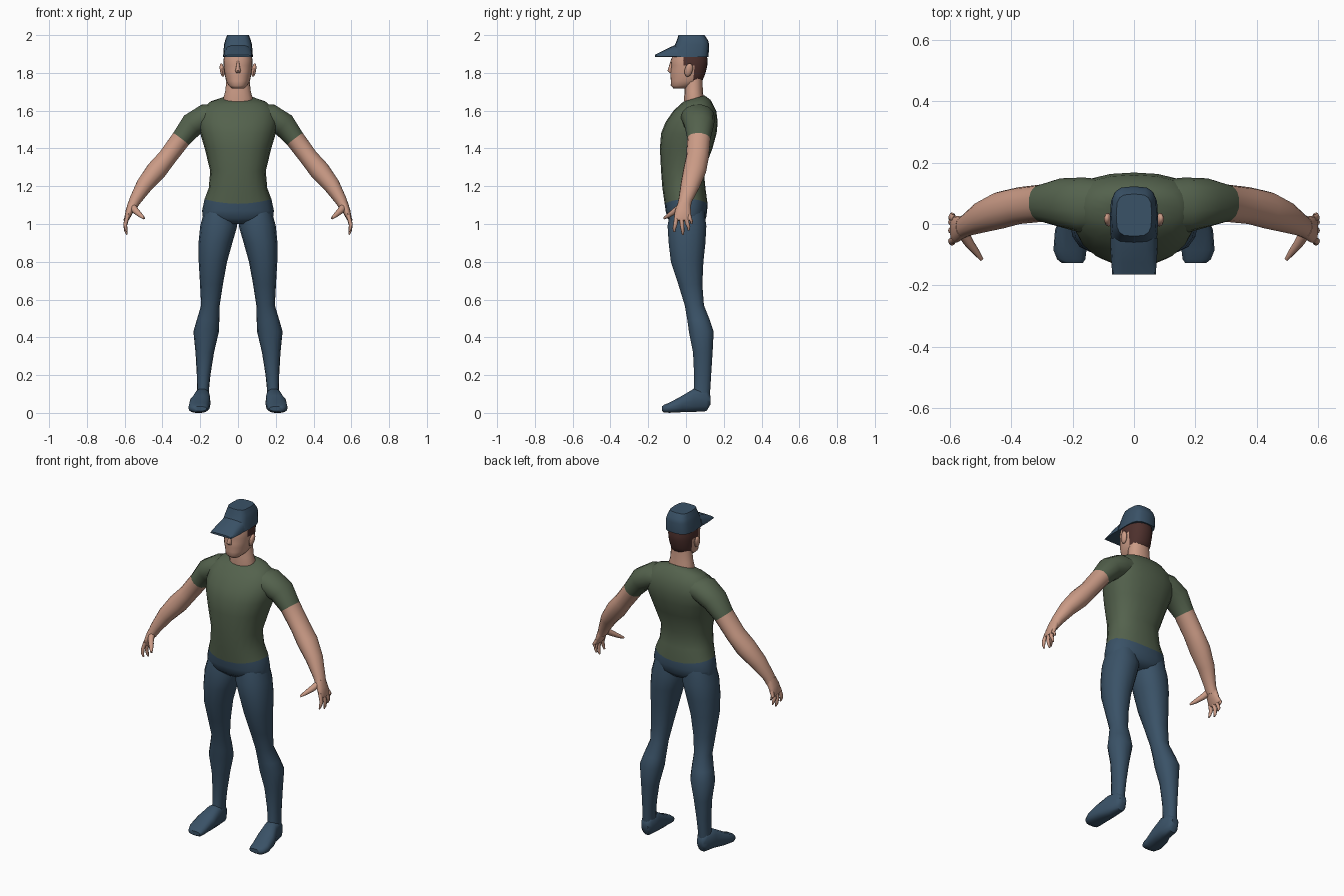
import bpy, bmesh, math
from mathutils import Vector

if "Cube" in bpy.data.objects:
    bpy.data.objects.remove(bpy.data.objects["Cube"])

X, Y, Z = Vector((1, 0, 0)), Vector((0, 1, 0)), Vector((0, 0, 1))


def material(name, rgb):
    m = bpy.data.materials.new(name)
    m.diffuse_color = (*rgb, 1)
    m.use_nodes = True
    m.node_tree.nodes["Principled BSDF"].inputs["Base Color"].default_value = m.diffuse_color
    return m


SKIN = material("skin", (0.60, 0.33, 0.24))
SHIRT = material("green_cloth", (0.088, 0.122, 0.074))
DENIM = material("blue_cloth", (0.042, 0.084, 0.135))
HAIR = material("brown_hair", (0.075, 0.030, 0.026))


def ring(c, u, v, a, b0, b1, n=14, p=2.2):
    """Superellipse: half size a along u, b1 along +v and b0 along -v."""
    pts = []
    for k in range(n):
        t = 2 * math.pi * k / n
        cs, sn = math.cos(t), math.sin(t)
        x = math.copysign(abs(cs) ** (2 / p), cs) * a
        y = math.copysign(abs(sn) ** (2 / p), sn) * (b1 if sn > 0 else b0)
        pts.append(Vector(c) + u * x + v * y)
    return pts


def flat_ring(z, x0, x1, yf, yb, yc=None, slope=0, n=14, p=2.2):
    """Horizontal section between x0..x1 and yf..yb, widest at yc."""
    yc = (yf + yb) / 2 if yc is None else yc
    v = Vector((0, 1, slope))
    return ring(((x0 + x1) / 2, yc, z), X, v, (x1 - x0) / 2, yc - yf, yb - yc, n, p)


def tube_rings(path, n=12):
    """Sections square to a path of (point, in-plane radius, depth radius)."""
    pts = [Vector(q[0]) for q in path]
    out = []
    for i, (_, r, d) in enumerate(path):
        t = (pts[min(i + 1, len(pts) - 1)] - pts[max(i - 1, 0)]).normalized()
        u = (Y - t * Y.dot(t)).normalized()
        out.append(ring(pts[i], u, t.cross(u), d, r, r, n, 2.1))
    return out


def finish(name, bm, mats, mirror=False, angle=50):
    bmesh.ops.recalc_face_normals(bm, faces=bm.faces)
    me = bpy.data.meshes.new(name)
    bm.to_mesh(me)
    bm.free()
    for m in mats:
        me.materials.append(m)
    ob = bpy.data.objects.new(name, me)
    bpy.context.collection.objects.link(ob)
    bpy.ops.object.select_all(action='DESELECT')
    ob.select_set(True)
    bpy.context.view_layer.objects.active = ob
    bpy.ops.object.shade_smooth_by_angle(angle=math.radians(angle))
    if mirror:
        mod = ob.modifiers.new("mirror", 'MIRROR')
        mod.use_mirror_merge = False
    return ob


def loft(name, rings, mats, rule=None, mirror=False, angle=50):
    """Skin the rings; rule(segment, face centre) picks the material slot."""
    bm = bmesh.new()
    vs = [[bm.verts.new(p) for p in r] for r in rings]
    n = len(vs[0])
    bm.faces.new(vs[0])
    for i in range(len(vs) - 1):
        for k in range(n):
            j = (k + 1) % n
            f = bm.faces.new((vs[i][k], vs[i][j], vs[i + 1][j], vs[i + 1][k]))
            if rule:
                f.material_index = rule(i, f.calc_center_median())
    top = bm.faces.new(vs[-1])
    if rule:
        top.material_index = rule(len(vs) - 2, top.calc_center_median())
    return finish(name, bm, mats, mirror, angle)


# Torso: trouser hips below the hem, shirt above
body = [  # z, half width, front, back, widest y, slope
    (1.00, .10, -.065, .080, .01, 0), (1.03, .185, -.098, .106, .01, 0),
    (1.07, .190, -.108, .112, .01, 0), (1.107, .177, -.113, .114, .01, 0),
    (1.19, .155, -.125, .103, .00, 0), (1.28, .147, -.132, .094, .00, 0),
    (1.40, .176, -.138, .140, .02, 0), (1.48, .200, -.132, .162, .04, 0),
    (1.54, .213, -.108, .168, .06, 0), (1.60, .200, -.066, .160, .06, 0),
    (1.645, .150, -.030, .130, .05, .15), (1.665, .084, -.014, .098, .045, .3)]
rings = [flat_ring(z, -w, w, f, b, c, s, 20, 2.3) for z, w, f, b, c, s in body]
for p in rings[3]:  # hem rises towards the sides
    p.z += .025 * (p.x / .177) ** 2
loft("torso", rings, [DENIM, SHIRT], lambda i, c: 0 if i < 3 else 1)

# Trouser legs
legs = [  # z, inner, outer, front, back
    (1.07, .015, .178, -.085, .098), (.99, .004, .200, -.100, .110),
    (.90, .030, .209, -.094, .105), (.80, .058, .208, -.082, .094),
    (.68, .080, .201, -.042, .088), (.57, .097, .195, -.008, .096),
    (.49, .099, .219, .006, .128), (.43, .101, .236, .014, .148),
    (.32, .127, .225, .036, .142), (.20, .146, .218, .042, .134),
    (.13, .153, .217, .040, .130), (.07, .153, .221, .035, .125)]
loft("leg", [flat_ring(*r) for r in legs], [DENIM], mirror=True)

# Feet, lofted from heel to toe
feet = [  # y, centre x, half width, bottom, top
    (.130, .186, .022, .045, .090), (.108, .186, .036, .008, .125),
    (.040, .190, .043, .004, .128), (-.020, .202, .056, .003, .092),
    (-.085, .209, .054, .000, .056), (-.115, .205, .046, .001, .044),
    (-.128, .201, .034, .010, .034)]
loft("foot", [ring((x, y, (b + t) / 2), X, Z, w, (t - b) / 2, (t - b) / 2, 14, 2.6)
              for y, x, w, b, t in feet], [DENIM], mirror=True)

# Arms: short sleeve first, then bare skin down to the wrist
arm = [((.10, .060, 1.575), .062, .085), ((.17, .062, 1.565), .072, .090),
       ((.243, .070, 1.525), .066, .079), ((.302, .068, 1.45), .053, .061),
       ((.375, .060, 1.352), .050, .060), ((.432, .046, 1.283), .055, .061),
       ((.496, .022, 1.205), .045, .051), ((.545, -.004, 1.125), .032, .036),
       ((.566, -.014, 1.080), .024, .036)]
loft("arm", tube_rings(arm, 14), [SHIRT, SKIN], lambda i, c: 0 if i < 3 else 1, mirror=True)

# Hands: palm, four fingers and thumb
palm = [((.558, -.010, 1.105), .026, .034), ((.576, -.016, 1.065), .020, .043),
        ((.588, -.018, 1.030), .014, .045), ((.592, -.018, 1.018), .008, .040)]
loft("palm", tube_rings(palm), [SKIN], mirror=True)
for name, y0, y1, tip in (("index_finger", -.050, -.062, .958), ("middle_finger", -.025, -.017, .944),
                          ("ring_finger", -.001, .014, .966), ("little_finger", .016, .029, 1.0)):
    mid = (1.04 + tip) / 2
    path = [((.584, y0, 1.045), .011, .012), ((.597, (y0 + y1) / 2, mid), .010, .011),
            ((.594, y1, tip + .018), .008, .009), ((.588, y1, tip), .004, .005)]
    loft(name, tube_rings(path, 8), [SKIN], mirror=True)
thumb = [((.562, -.022, 1.095), .020, .018), ((.540, -.060, 1.068), .017, .015),
         ((.515, -.092, 1.045), .012, .011), ((.497, -.116, 1.030), .006, .006)]
loft("thumb", tube_rings(thumb, 8), [SKIN], mirror=True)

# Neck
neck = [(1.62, .076, -.008, .096), (1.67, .077, -.010, .094),
        (1.70, .068, -.008, .089), (1.77, .060, -.005, .088)]
loft("neck", [flat_ring(z, -w, w, f, b, n=16) for z, w, f, b in neck], [SKIN])

# Head, with hair on the back and at the temples
head = [(1.717, .032, -.066, .010), (1.733, .050, -.081, .045),
        (1.757, .063, -.080, .086), (1.785, .069, -.083, .098),
        (1.81, .073, -.082, .106), (1.84, .076, -.077, .113),
        (1.865, .077, -.081, .115), (1.92, .070, -.060, .105)]


def hair_rule(i, c):
    return 1 if (c.z > 1.757 and c.y > .035) or (c.z > 1.84 and c.y > -.015) else 0


loft("head", [flat_ring(z, -w, w, f, b, .015 if b > .05 else None, n=24, p=2.3)
              for z, w, f, b in head], [SKIN, HAIR], hair_rule)

# Nose
nose = [(1.862, .006, -.082), (1.83, .010, -.092), (1.812, .015, -.098), (1.80, .012, -.086)]
loft("nose", [flat_ring(z, -w, w, f, -.068, n=8) for z, w, f in nose], [SKIN])

# Ears
bm = bmesh.new()
bmesh.ops.create_uvsphere(bm, u_segments=10, v_segments=6, radius=1)
for v in bm.verts:
    q = v.co.copy()
    v.co = (.084 + .013 * q.x + .005 * q.z, .014 + .022 * q.y + .006 * q.z, 1.815 + .036 * q.z)
finish("ear", bm, [SKIN], mirror=True)

# Cap crown and its sloping brim
crown = [(1.885, .079, -.090, .119), (1.95, .074, -.058, .123),
         (1.972, .068, -.049, .117), (2.0, .058, -.040, .098)]
loft("cap_crown", [flat_ring(z, -w, w, f, b, n=16, p=3.4) for z, w, f, b in crown], [DENIM])
brim = [(-.165, .071, .010), (-.125, .074, .030), (-.085, .077, .050), (-.045, .076, .066)]
loft("cap_brim", [ring((0, y, 1.886), X, Z, w, .002, h, 16, 2.8) for y, w, h in brim],
     [DENIM], angle=40)
